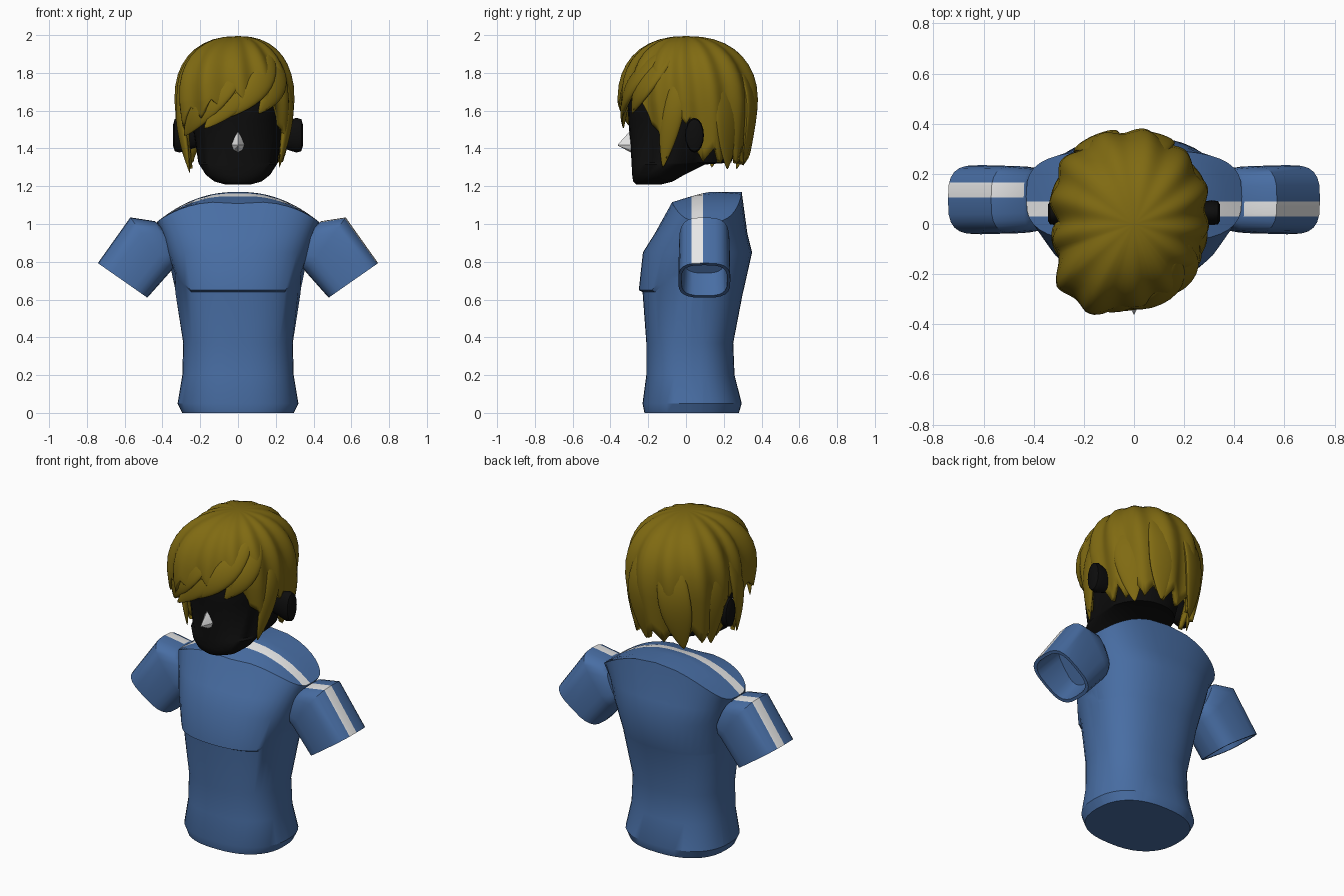
import bpy, bmesh, math
from mathutils import Vector

if "Cube" in bpy.data.objects:
    bpy.data.objects.remove(bpy.data.objects["Cube"])


def material(name, rgb):
    m = bpy.data.materials.new(name)
    m.diffuse_color = (*rgb, 1)
    m.use_nodes = True
    m.node_tree.nodes["Principled BSDF"].inputs["Base Color"].default_value = m.diffuse_color
    return m


BLUE = material("shirt blue", (0.065, 0.155, 0.37))
WHITE = material("stripe white", (0.8, 0.8, 0.8))
BLACK = material("skin black", (0.004, 0.004, 0.004))
GOLD = material("hair gold", (0.215, 0.145, 0.006))


def loft(name, rings, mats, cap0=True, cap1=True, angle=35, stripe=None):
    """Skin closed rings of points; stripe = (y0, y1, test on face centre and normal)."""
    bm = bmesh.new()
    rows = [[bm.verts.new(p) for p in r] for r in rings]
    n = len(rows[0])
    for a, b in zip(rows, rows[1:]):
        for i in range(n):
            j = (i + 1) % n
            bm.faces.new((a[i], a[j], b[j], b[i]))
    if cap0:
        bm.faces.new(rows[0][::-1])
    if cap1:
        bm.faces.new(rows[-1])
    bmesh.ops.remove_doubles(bm, verts=bm.verts, dist=1e-4)
    bmesh.ops.recalc_face_normals(bm, faces=bm.faces)
    if stripe:
        y0, y1, test = stripe
        for y in (y0, y1):
            bmesh.ops.bisect_plane(bm, geom=bm.verts[:] + bm.edges[:] + bm.faces[:],
                                   plane_co=(0, y, 0), plane_no=(0, 1, 0))
        bm.normal_update()
        for f in bm.faces:
            c = f.calc_center_median()
            if y0 < c.y < y1 and test(c, f.normal):
                f.material_index = 1
    me = bpy.data.meshes.new(name)
    for f in bm.faces:
        f.smooth = True
    bm.to_mesh(me)
    bm.free()
    me.set_sharp_from_angle(angle=math.radians(angle))
    for m in mats:
        me.materials.append(m)
    ob = bpy.data.objects.new(name, me)
    bpy.context.collection.objects.link(ob)
    return ob


def superellipse(n, count):
    out = []
    for i in range(count):
        a = 2 * math.pi * i / count
        c, s = math.cos(a), math.sin(a)
        out.append((math.copysign(abs(c) ** (2 / n), c), math.copysign(abs(s) ** (2 / n), s)))
    return out


def oval(z, hw, yf, yb, n=2.4, count=40):
    cy, hy = (yf + yb) / 2, (yb - yf) / 2
    return [Vector((hw * u, cy + hy * v, z)) for u, v in superellipse(n, count)]


# Torso: stacked ovals, a chest lip and a domed shoulder top
def shoulder_z(p):
    k = min(1, abs(p.x) / 0.43)
    return 1.17 - 0.16 * k ** 2.2 - 0.06 * max(0, (0.13 - p.y) / 0.2) ** 1.3 * (1 - k)


rings = [oval(0, .295, -.22, .28), oval(.05, .32, -.23, .295), oval(.2, .295, -.21, .257),
         oval(.37, .29, -.21, .25), oval(.64, .332, -.23, .302),
         oval(.65, .335, -.25, .305), oval(.85, .375, -.228, .35),
         oval(.95, .403, -.165, .325, 2.5)]
for r in rings[4:6]:                      # the lip climbs toward the armpits
    for p in r:
        if p.y < 0.03:
            p.z += 0.09 * max(0, (abs(p.x) / 0.335 - 0.75) / 0.25)
top = oval(1, .43, -.075, .295, 3.2)
mid = Vector((0, .11, 0))
for s in (1, .85, .7, .5, .3, .12, 0):
    ring = [mid + (Vector((p.x, p.y, 0)) - mid) * s for p in top]
    for p in ring:
        p.z = shoulder_z(p)
    rings.append(ring)
loft("shirt_torso", rings, (BLUE, WHITE), cap1=False, angle=32,
     stripe=(.03, .09, lambda c, n: n.z > 0.6 and c.z > 0.98))


# Sleeves: open tubes, the left one is the right one turned half round
def sleeve_ring(tx, tz, bx, bz, hy, side, s=1.0):
    t, b = Vector((tx, 0, tz)), Vector((bx, 0, bz))
    c, u = (t + b) / 2, (t - b) / 2
    pts = []
    for a, v in superellipse(3.2, 24):
        p = c + u * a * s
        pts.append(Vector((p.x * side, 0.097 + side * hy * v * s, p.z)))
    return pts


MOUTH = (.742, .793, .48, .61, .138)
for side, name in ((1, "right_sleeve"), (-1, "left_sleeve")):
    tube = [sleeve_ring(.41, .99, .33, .80, .11, side),
            sleeve_ring(.44, 1.015, .345, .765, .125, side),
            sleeve_ring(.57, 1.035, .36, .745, .134, side),
            sleeve_ring(*MOUTH, side), sleeve_ring(*MOUTH, side, .88),
            sleeve_ring(.58, .97, .40, .72, .134, side, .84)]
    y0, y1 = (.03, .09) if side > 0 else (.105, .165)
    loft(name, tube, (BLUE, WHITE),
         stripe=(y0, y1, lambda c, n, side=side: n.z > 0.3 and n.x * side > -0.4
                 and c.z > 0.74 + max(0, .74 - abs(c.x)) * 0.75))

# Head
loft("head", [oval(z, hw, yf, yb, 2.2, 32) for z, hw, yf, yb in (
    (1.21, .07, -.265, -.13), (1.225, .125, -.28, -.07), (1.26, .17, -.285, -.01),
    (1.315, .205, -.288, .10), (1.325, .21, -.288, .24), (1.55, .245, -.305, .3),
    (1.68, .25, -.31, .31), (1.8, .23, -.25, .28), (1.9, .13, -.14, .16))],
    (BLACK,), angle=50)

# Ears
for side, name in ((1, "right_ear"), (-1, "left_ear")):
    loft(name, [[Vector((side * x, .045 + .05 * k * v, 1.47 + .092 * k * u))
                 for u, v in superellipse(2, 16)]
                for x, k in ((.22, .7), (.31, 1), (.335, .92), (.343, .65))],
         (BLACK,), angle=50)

# Nose: teardrop outline drawn out to a point
half = [(0, 1.505), (.02, 1.47), (.037, 1.42), (.025, 1.39), (0, 1.375)]
outline = half + [(-x, z) for x, z in half[3:0:-1]]
loft("nose", [[Vector((x, -.285, z)) for x, z in outline],
              [Vector((x * .05, -.36, 1.417 + (z - 1.417) * .05)) for x, z in outline]],
     (WHITE,), angle=30)

# Hair shell: plan radius and hairline height given by angle from the front
PLAN = [(-180, .385), (-130, .375), (-90, .31), (-70, .325), (-50, .385), (-28, .40),
        (0, .34), (60, .31), (90, .305), (135, .355), (180, .385)]
HAIRLINE = [(-180, 1.35), (-98, 1.37), (-94, 1.57), (-84, 1.57), (-70, 1.33), (-58, 1.54),
            (-30, 1.6), (15, 1.69), (48, 1.59), (68, 1.36), (79, 1.56), (95, 1.57),
            (101, 1.37), (180, 1.35)]


def lerp(table, a):
    for (a0, v0), (a1, v1) in zip(table, table[1:]):
        if a <= a1:
            return v0 + (v1 - v0) * (a - a0) / (a1 - a0)
    return table[-1][1]


def shell(deg, z, scale=1.0):
    if z > 1.66:
        s = max(0, 1 - ((z - 1.66) / .335) ** 2.3) ** (1 / 2.3)
    else:
        s = 1 - .16 * ((1.66 - z) / .35) ** 1.4
    th = math.radians(deg)
    r = scale * (lerp(PLAN, deg) * s - .008 * s + .012 * s * math.sin(13 * th + 4 * z))
    return Vector((r * math.sin(th) - .01 * s, -r * math.cos(th), z))


def hair_column(deg):
    zigzag = abs((deg + 180) % 20 - 10) / 10
    low = lerp(HAIRLINE, deg) + .08 * (zigzag - .5)
    zmid = max(1.66, low + .03)
    amax = math.acos(((zmid - 1.66) / .335) ** 1.15)
    zs = [1.66 + .335 * math.cos(amax * i / 9) ** .87 for i in range(10)]
    zs += [zmid + (low - zmid) * i / 5 for i in range(1, 6)]
    return [shell(deg, z) for z in zs]


columns = [hair_column(-180 + 2.5 * i) for i in range(144)]
cap = loft("hair_cap", list(zip(*columns)), (GOLD,), False, False, 60)
solid = cap.modifiers.new("thickness", "SOLIDIFY")
solid.thickness, solid.offset = .025, -1


# Hair locks: flat tapering tubes swept over the shell from one angle to another
def lock(name, start, end, tip_z, width):
    pts = [shell(start + (end - start) * k, 1.91 + (tip_z - 1.91) * k, scale)
           for k, scale in ((0, .93), (.35, .98), (.7, 1), (1, 1.02))]
    rings = []
    for i, (p, taper) in enumerate(zip(pts, (.35, .95, .9, .04))):
        d = (pts[min(i + 1, 3)] - pts[max(i - 1, 0)]).normalized()
        out = p - Vector((0, 0, 1.6))
        out = (out - d * out.dot(d)).normalized()
        side = d.cross(out)
        rings.append([p + (side * u * width + out * v * .03) * taper
                      for u, v in superellipse(2, 10)])
    ob = loft(name, rings, (GOLD,), angle=80)
    smooth = ob.modifiers.new("smooth", "SUBSURF")
    smooth.levels = smooth.render_levels = 2


for name, start, end, tip_z, width in (
        ("fringe_outer", 15, -53, 1.46, .1), ("fringe_middle", 38, -28, 1.5, .09),
        ("fringe_inner", 55, -9, 1.56, .08), ("fringe_right", 70, 22, 1.58, .08),
        ("side_lock_right", 92, 61, 1.29, .07), ("side_lock_left", -92, -62, 1.26, .07),
        ("back_lock_right", 125, 140, 1.28, .1), ("back_lock_middle", 165, 168, 1.3, .11),
        ("back_lock_left", -165, -148, 1.28, .11), ("rear_side_lock", -120, -118, 1.29, .09)):
    lock(name, start, end, tip_z, width)
